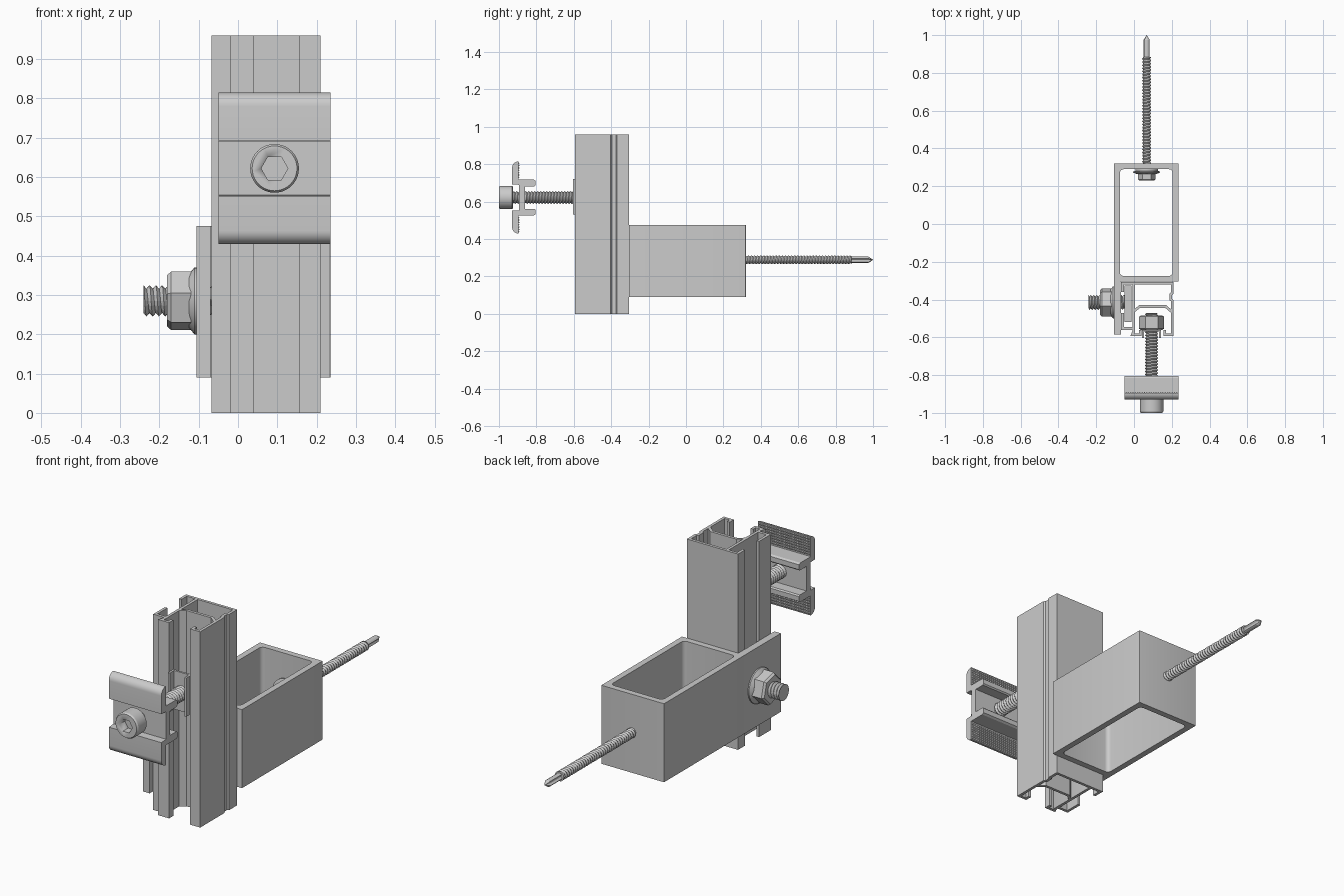
import bpy, bmesh
from math import sin, cos, pi
from mathutils import Vector

if "Cube" in bpy.data.objects:
    bpy.data.objects.remove(bpy.data.objects["Cube"])


def finish(name, bm, smooth=True):
    bmesh.ops.recalc_face_normals(bm, faces=bm.faces)
    me = bpy.data.meshes.new(name)
    bm.to_mesh(me)
    bm.free()
    ob = bpy.data.objects.new(name, me)
    bpy.context.collection.objects.link(ob)
    if smooth:
        bpy.ops.object.select_all(action='DESELECT')
        ob.select_set(True)
        bpy.context.view_layer.objects.active = ob
        bpy.ops.object.shade_smooth_by_angle()
    return ob


def prism(name, polys, lo, hi, axis='z'):
    """Extrude closed 2D outlines along an axis (z: points are x,y; x: points are y,z)."""
    at = (lambda u, v, w: (u, v, w)) if axis == 'z' else (lambda u, v, w: (w, u, v))
    bm = bmesh.new()
    for poly in polys:
        a, b = [[bm.verts.new(at(u, v, w)) for u, v in poly] for w in (lo, hi)]
        bm.faces.new(a)
        bm.faces.new(b)
        for i in range(len(poly)):
            bm.faces.new((a[i - 1], a[i], b[i], b[i - 1]))
    return finish(name, bm)


def wall(path, t=0.014):
    """Thicken an open 2D path into a mitred outline."""
    p = [Vector(q) for q in path]
    d = [(b - a).normalized() for a, b in zip(p, p[1:])]
    left, right = [], []
    for i, q in enumerate(p):
        a, b = d[max(i - 1, 0)], d[min(i, len(d) - 1)]
        na, nb = Vector((-a.y, a.x)), Vector((-b.y, b.x))
        off = (na + nb) * (t / 2 / (1 + na.dot(nb)))
        left.append(q + off)
        right.append(q - off)
    return left + right[::-1]


def rect(x0, x1, y0, y1):
    return [(x0, y0), (x1, y0), (x1, y1), (x0, y1)]


def round_rect(x0, x1, y0, y1, r, n=5):
    pts = []
    for k, (cx, cy) in enumerate([(x1 - r, y1 - r), (x0 + r, y1 - r), (x0 + r, y0 + r), (x1 - r, y0 + r)]):
        for i in range(n + 1):
            a = (k + i / n) * pi / 2
            pts.append((cx + r * cos(a), cy + r * sin(a)))
    return pts


def aim(ob, loc, direction):
    ob.location = loc
    ob.rotation_mode = 'QUATERNION'
    ob.rotation_quaternion = Vector(direction).to_track_quat('Z', 'Y')
    return ob


def lathe(name, prof, loc, direction, n=32, twist=0.0, flutes=False):
    """Turn (radius, distance) points around an axis; n=6 gives hexagons."""
    bm = bmesh.new()
    rings = []
    for r, h in prof:
        ring = []
        for j in range(n):
            a = 2 * pi * j / n + twist
            rr = r * (0.55 if flutes and j % (n // 2) < n // 8 else 1)
            ring.append(bm.verts.new((rr * cos(a), rr * sin(a), h)))
        rings.append(ring)
    for a, b in zip(rings, rings[1:]):
        for j in range(n):
            bm.faces.new((a[j - 1], a[j], b[j], b[j - 1]))
    bm.faces.new(rings[0])
    bm.faces.new(rings[-1])
    return aim(finish(name, bm), loc, direction)


def thread(name, r, core, length, pitch, loc, direction, n=18):
    """Helical V thread around a solid core."""
    bm = bmesh.new()
    count = int((length / pitch + 2) * n)

    def helix(rad, shift):
        return [bm.verts.new((rad * cos(2 * pi * k / n), rad * sin(2 * pi * k / n),
                              min(max((k / n - 1 + shift) * pitch, 0), length))) for k in range(count)]
    crest, root = helix(r, 0), helix(core, 0.5)
    for k in range(count - 1):
        bm.faces.new((crest[k], crest[k + 1], root[k + 1], root[k]))
        if k + n + 1 < count:
            bm.faces.new((root[k], root[k + 1], crest[k + n + 1], crest[k + n]))
    aim(finish(name, bm, False), loc, direction)
    lathe(name + "_core", [(core, 0), (core, length)], loc, direction, n)


# Bracket: rectangular tube with rounded inside corners and a side flange
bm = bmesh.new()
loops = []
for x0, x1, y0, y1, r in [(-.105, .235, -.305, .32, .002), (-.075, .205, -.275, .29, .02)]:
    for z in (.09, .475):
        loops.append([bm.verts.new((x, y, z)) for x, y in round_rect(x0, x1, y0, y1, r)])
for a, b in [(0, 1), (2, 3), (0, 2), (1, 3)]:
    A, B = loops[a], loops[b]
    for i in range(len(A)):
        bm.faces.new((A[i - 1], A[i], B[i], B[i - 1]))
finish("bracket_tube", bm)
prism("bracket_flange", [rect(-.105, -.07, -.585, -.305)], .09, .475)

# Rail: thin-walled extrusion with a side slot and a front channel
prism("rail", [
    wall([(.162, -.56), (.162, -.586), (.203, -.586), (.203, -.407), (.195, -.4), (.195, -.372),
          (.203, -.365), (.203, -.313), (-.061, -.313), (-.061, -.36)]),
    wall([(-.002, -.313), (-.002, -.57), (-.009, -.586), (.034, -.586), (.034, -.56)]),
    wall([(-.061, -.47), (-.061, -.553), (-.002, -.553)]),
    wall([(-.002, -.462), (.03, -.437), (.168, -.437), (.203, -.467)]),
], 0, .96)

# Clamp: mirrored profile with rounded jaws and knurled back faces
ZC = .622
half = [(-.892, .068), (-.93, .07)]
half += [(-.895 - .035 * cos(a), .158 + .035 * sin(a)) for a in [i * pi / 16 for i in range(9)]]
half += [(-.895, .096), (-.815, .096), (-.805, .09), (-.805, .066), (-.811, .06), (-.862, .06)]
prism("clamp", [[(y, ZC + d) for y, d in half] + [(y, ZC - d) for y, d in reversed(half)]],
      -.05, .235, 'x')
bm = bmesh.new()
s = .006
for side in (-1, 1):
    for i in range(23):
        for j in range(7):
            x, z = -.042 + i * .0122, ZC + side * (.108 + j * .0125)
            b = [bm.verts.new((x + u * s, -.896, z + v * s)) for u, v in rect(-1, 1, -1, 1)]
            tip = bm.verts.new((x, -.889, z))
            for k in range(4):
                bm.faces.new((b[k - 1], b[k], tip))
finish("clamp_knurling", bm, False)

# Clamp bolt: socket head, thread, hex nut and its retaining clip
BX = .093
head = lathe("clamp_bolt_head", [(.057, 0), (.062, .004), (.062, .067), (.057, .075)],
             (BX, -.925, ZC), (0, -1, 0), 40)
cutter = lathe("socket_cutter", [(.034, 0), (.034, .08)], (BX, -.96, ZC), (0, -1, 0), 6)
cutter.hide_render = True
mod = head.modifiers.new("socket", 'BOOLEAN')
mod.operation = 'DIFFERENCE'
mod.object = cutter
bpy.context.view_layer.objects.active = head
bpy.ops.object.modifier_apply(modifier=mod.name)
bpy.data.objects.remove(cutter)
thread("clamp_bolt", .035, .028, .455, .016, (BX, -.925, ZC), (0, 1, 0))
lathe("channel_nut", [(.058, 0), (.066, .006), (.066, .069), (.058, .075)],
      (BX, -.56, ZC), (0, 1, 0), 6)
prism("nut_clip", [wall([(.048, -.604), (.048, -.565), (.138, -.565), (.138, -.604)], .01)], .53, .72)

# Side bolt: square head in the slot, thread and flanged nut
SY, SZ = -.415, .285
prism("side_bolt_head", [rect(-.05, -.012, -.52, -.325)], .235, .335)
thread("side_bolt", .04, .031, .195, .016, (-.045, SY, SZ), (-1, 0, 0))
lathe("side_nut_flange", [(.085, 0), (.085, .006), (.068, .02)], (-.105, SY, SZ), (-1, 0, 0))
lathe("side_nut", [(.077, 0), (.077, .05), (.068, .06)], (-.12, SY, SZ), (-1, 0, 0), 6, pi / 12)

# Self-drilling screw: hex washer head, thread and fluted tip
WX, WZ = .067, .289
lathe("screw_washer", [(.06, 0), (.06, .01), (.071, .012), (.071, .018), (.05, .026)],
      (WX, .29, WZ), (0, -1, 0))
lathe("screw_head", [(.046, 0), (.046, .034), (.04, .04)], (WX, .27, WZ), (0, -1, 0), 6)
thread("screw_thread", .024, .018, .605, .0165, (WX, .28, WZ), (0, 1, 0))
lathe("screw_tip", [(.017, 0), (.017, .095), (.001, .12)], (WX, .88, WZ), (0, 1, 0), 16, 0, True)
